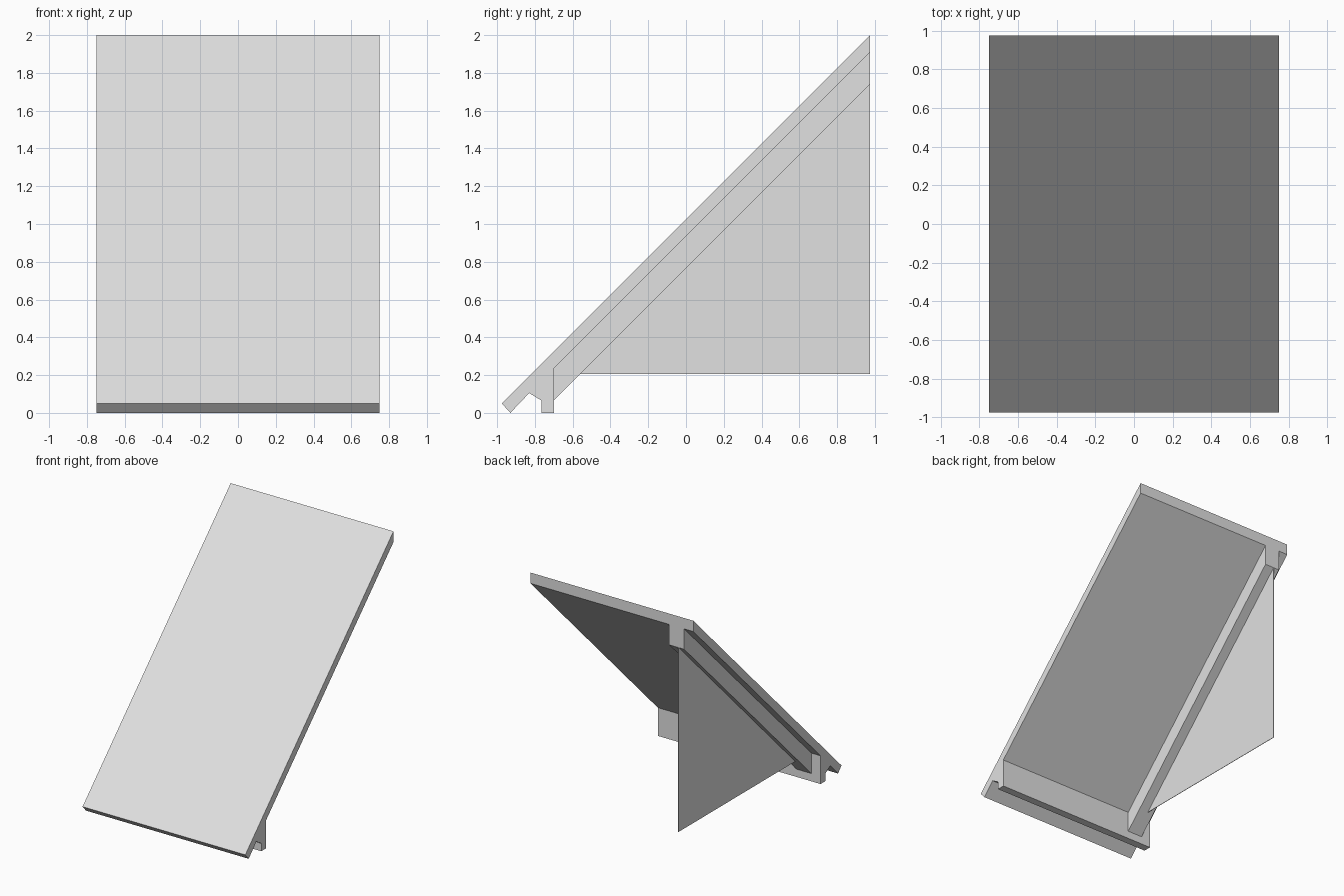
import bpy
import bmesh

cube = bpy.data.objects.get("Cube")
if cube:
    bpy.data.objects.remove(cube)

grey = bpy.data.materials.new("light grey")
grey.use_nodes = True
colour = (0.75, 0.75, 0.75, 1)
grey.diffuse_color = colour
grey.node_tree.nodes["Principled BSDF"].inputs["Base Color"].default_value = colour


def extrude_profile(name, profile, x_min, x_max):
    """Extrude a closed (y, z) profile along x."""
    mesh = bpy.data.meshes.new(name)
    bm = bmesh.new()
    face = bm.faces.new([bm.verts.new((x_min, y, z)) for y, z in profile])
    result = bmesh.ops.extrude_face_region(bm, geom=[face])
    moved = [v for v in result["geom"] if isinstance(v, bmesh.types.BMVert)]
    bmesh.ops.translate(bm, verts=moved, vec=(x_max - x_min, 0, 0))
    bmesh.ops.recalc_face_normals(bm, faces=bm.faces)
    bm.to_mesh(mesh)
    bm.free()
    mesh.materials.append(grey)
    obj = bpy.data.objects.new(name, mesh)
    bpy.context.collection.objects.link(obj)
    return obj


# Heights of the 45 degree planes where y = 0
TOP, UNDERSIDE, BEAM_BOTTOM = 1.025, 0.935, 0.765
HALF_WIDTH, BACK, SILL_BACK, SILL_FRONT = 0.75, 0.975, -0.70, -0.765
WALL_BASE = 0.205

# Sloping slab with its eave and the upright sill under it
extrude_profile("sloping_slab", [
    (-BACK, TOP - BACK),
    (-0.93, 0.0),
    (-0.83, UNDERSIDE - 0.83),
    (SILL_FRONT, 0.065),
    (SILL_FRONT, 0.0),
    (SILL_BACK, 0.0),
    (SILL_BACK, UNDERSIDE + SILL_BACK),
    (BACK, UNDERSIDE + BACK),
    (BACK, TOP + BACK),
], -HALF_WIDTH, HALF_WIDTH)

# Sloping beam under one side of the slab
extrude_profile("sloping_beam", [
    (SILL_BACK, BEAM_BOTTOM + SILL_BACK),
    (BACK, BEAM_BOTTOM + BACK),
    (BACK, UNDERSIDE + BACK),
    (SILL_BACK, UNDERSIDE + SILL_BACK),
], -0.665, -0.528)

# Thin triangular wall hanging below the beam
extrude_profile("triangular_wall", [
    (WALL_BASE - BEAM_BOTTOM, WALL_BASE),
    (BACK, WALL_BASE),
    (BACK, BEAM_BOTTOM + BACK),
], -0.615, -0.611)
